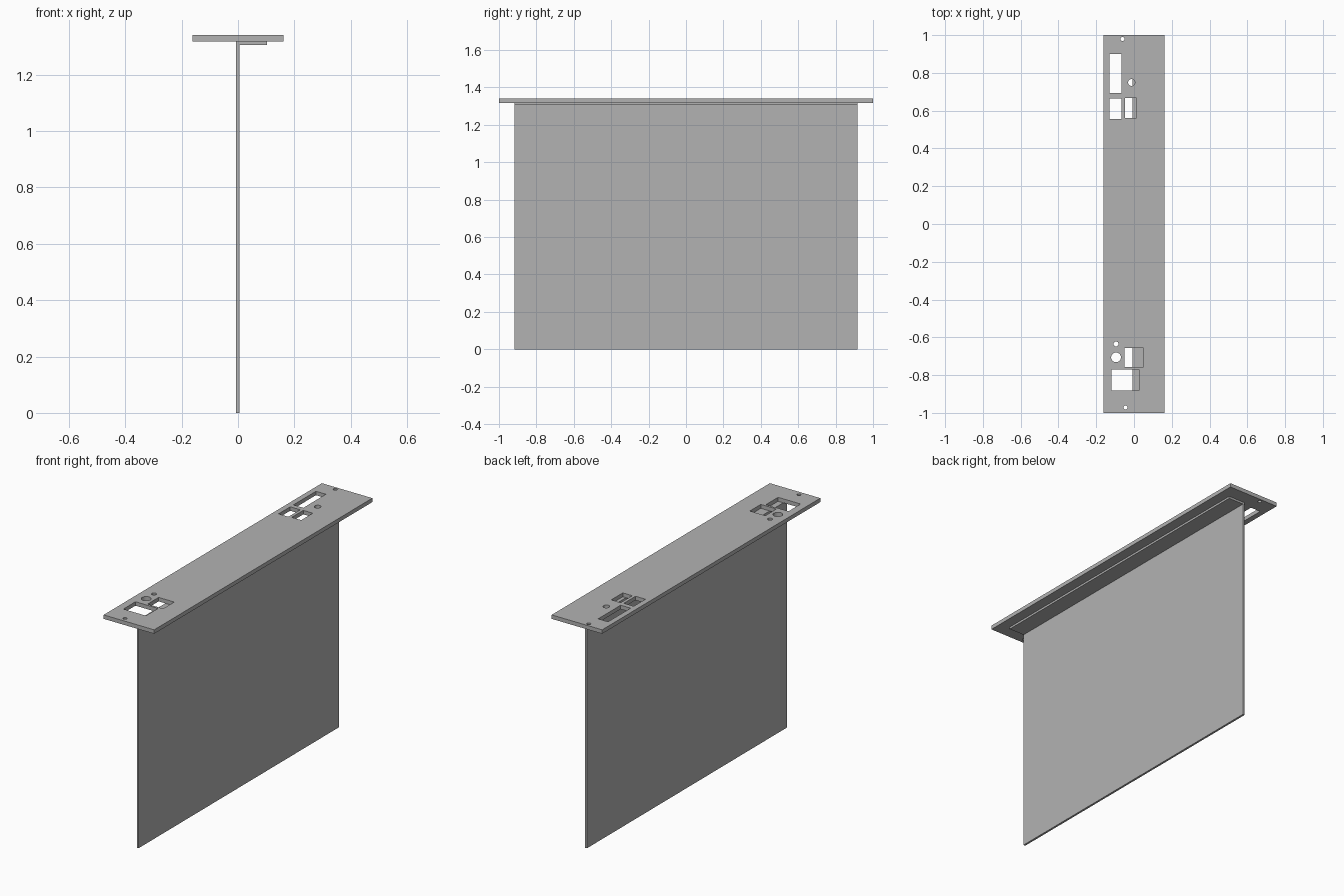
import bpy
from math import cos, sin, tau

cube = bpy.data.objects.get("Cube")
if cube:
    bpy.data.objects.remove(cube, do_unlink=True)

grey = bpy.data.materials.new("plain_grey")
grey.use_nodes = True
colour = (0.45, 0.45, 0.45, 1)
grey.diffuse_color = colour
grey.node_tree.nodes["Principled BSDF"].inputs["Base Color"].default_value = colour


def rect(x0, x1, y0, y1):
    return [(x0, y0), (x1, y0), (x1, y1), (x0, y1)]


def circle(x, y, r, sides=32):
    return [(x + r * cos(tau * i / sides), y + r * sin(tau * i / sides))
            for i in range(sides)]


def slab(name, outlines, z0, z1):
    """Extrude a flat outline, with any further outlines cut as holes."""
    curve = bpy.data.curves.new(name + "_outline", 'CURVE')
    curve.dimensions = '2D'
    curve.fill_mode = 'BOTH'
    curve.extrude = (z1 - z0) / 2
    for points in outlines:
        spline = curve.splines.new('POLY')
        spline.points.add(len(points) - 1)
        for p, (x, y) in zip(spline.points, points):
            p.co = (x, y, 0, 1)
        spline.use_cyclic_u = True
    temp = bpy.data.objects.new(name + "_temp", curve)
    bpy.context.collection.objects.link(temp)
    bpy.context.view_layer.update()
    graph = bpy.context.evaluated_depsgraph_get()
    mesh = bpy.data.meshes.new_from_object(temp.evaluated_get(graph))
    bpy.data.objects.remove(temp, do_unlink=True)
    bpy.data.curves.remove(curve)
    mesh.name = name
    mesh.materials.clear()
    mesh.materials.append(grey)
    mesh.shade_flat()
    obj = bpy.data.objects.new(name, mesh)
    obj.location.z = (z0 + z1) / 2
    bpy.context.collection.objects.link(obj)
    return obj


# Connector openings at the back and front ends of the bracket
openings = [
    rect(-0.13, -0.066, 0.693, 0.90),
    rect(-0.13, -0.066, 0.557, 0.664),
    rect(-0.048, 0.013, 0.561, 0.667),
    rect(-0.05, 0.05, -0.757, -0.656),
    rect(-0.119, 0.026, -0.881, -0.77),
    circle(-0.013, 0.749, 0.018),
    circle(-0.095, -0.635, 0.013),
    circle(-0.095, -0.706, 0.026),
]
# Small mounting holes at the two ends
screw_holes = [circle(-0.061, 0.979, 0.011), circle(-0.045, -0.971, 0.011)]

slab("top_plate", [rect(-0.162, 0.162, -1, 1)] + openings + screw_holes,
     1.317, 1.34)

# Thin upright board and the narrow flange that carries the plate
slab("upright_panel", [rect(-0.007, 0.005, -0.918, 0.918)], 0, 1.317)
slab("side_flange", [rect(0.005, 0.102, -0.918, 0.918)], 1.305, 1.317)
